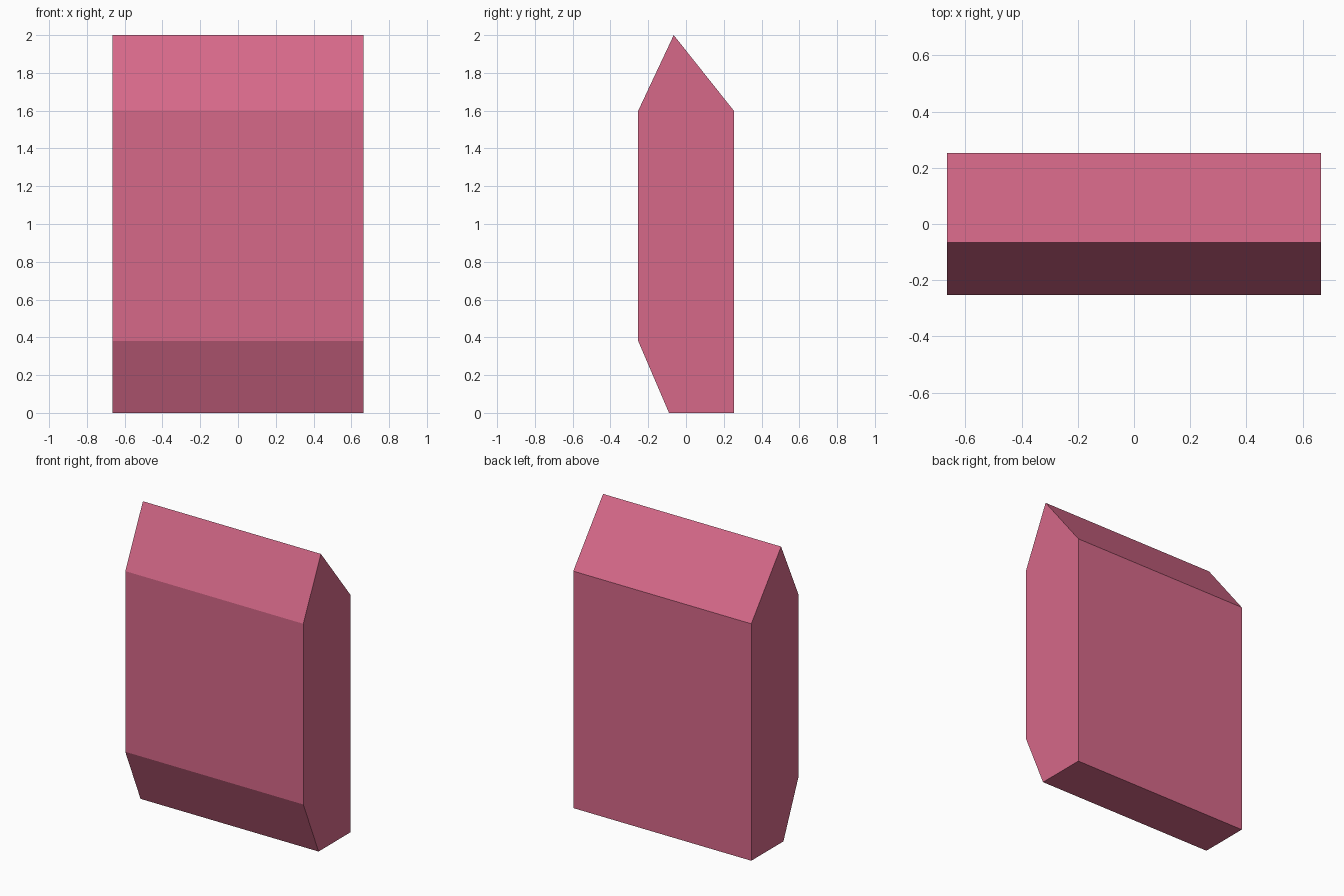
import bpy, bmesh

if "Cube" in bpy.data.objects:
    bpy.data.objects.remove(bpy.data.objects["Cube"])

# Side profile (y, z), extruded along x
PROFILE = [(-0.09, 0), (0.253, 0), (0.253, 1.6), (-0.065, 2.0), (-0.253, 1.6), (-0.253, 0.38)]
HALF_WIDTH = 0.665

# Faceted slab with a ridged top and chamfered front foot
bm = bmesh.new()
side = bm.faces.new([bm.verts.new((-HALF_WIDTH, y, z)) for y, z in PROFILE])
ext = bmesh.ops.extrude_face_region(bm, geom=[side], use_keep_orig=True)
moved = [v for v in ext["geom"] if isinstance(v, bmesh.types.BMVert)]
bmesh.ops.translate(bm, verts=moved, vec=(2 * HALF_WIDTH, 0, 0))
bmesh.ops.recalc_face_normals(bm, faces=bm.faces)

mesh = bpy.data.meshes.new("faceted_slab")
bm.to_mesh(mesh)
bm.free()
slab = bpy.data.objects.new("faceted_slab", mesh)
bpy.context.collection.objects.link(slab)

# Pink material
pink = bpy.data.materials.new("pink")
pink.diffuse_color = (0.67, 0.14, 0.25, 1)
pink.use_nodes = True
pink.node_tree.nodes["Principled BSDF"].inputs["Base Color"].default_value = pink.diffuse_color
mesh.materials.append(pink)
